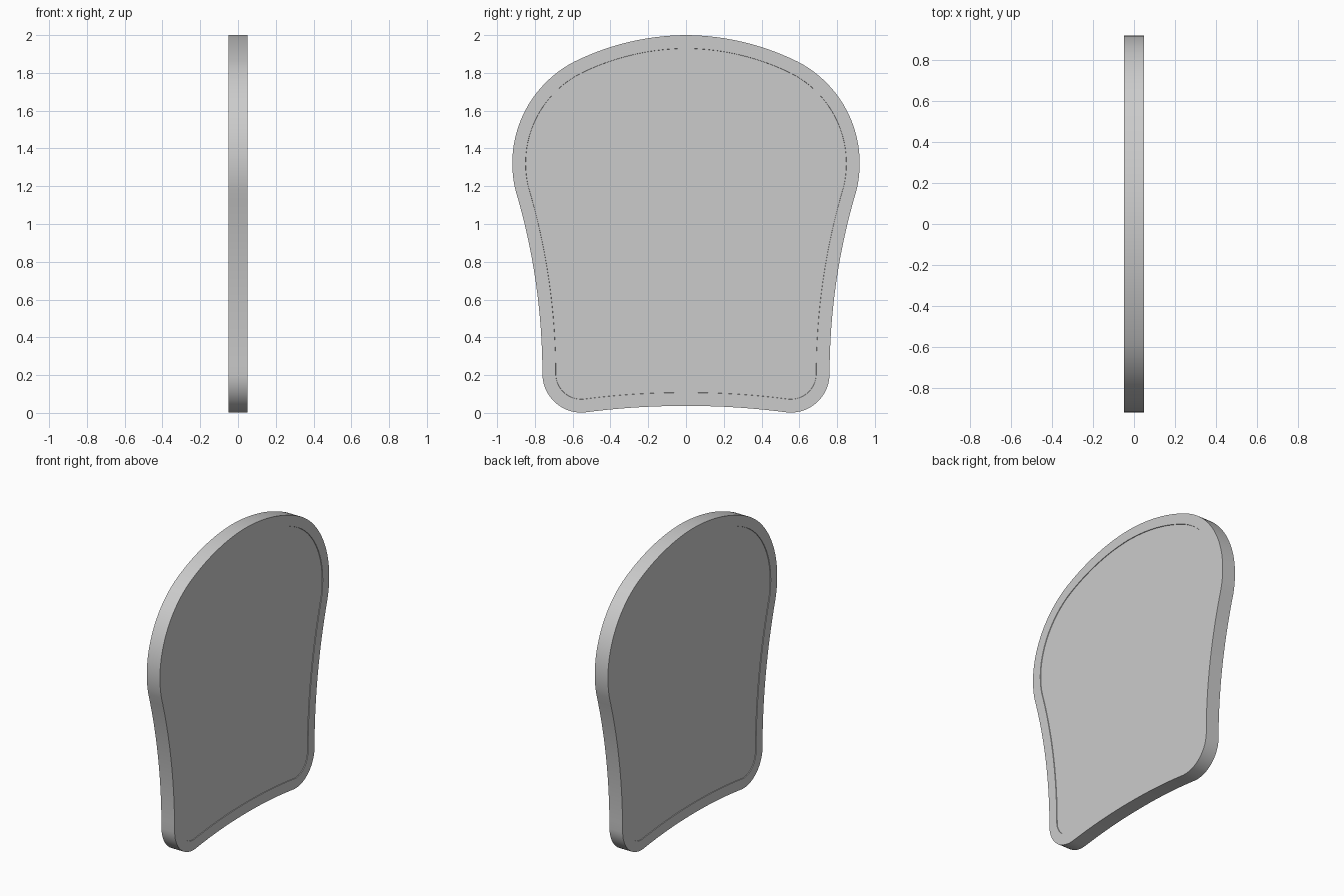
import bpy, bmesh
from math import atan2, cos, sin, tau
from mathutils import Vector

if "Cube" in bpy.data.objects:
    bpy.data.objects.remove(bpy.data.objects["Cube"])


def arc(a, m, b, n):
    """Points on the circular arc a -> m -> b, leaving out b."""
    a, m, b = Vector(a), Vector(m), Vector(b)
    d = 2 * (a.x * (m.y - b.y) + m.x * (b.y - a.y) + b.x * (a.y - m.y))
    aa, mm, bb = a.dot(a), m.dot(m), b.dot(b)
    c = Vector(((aa * (m.y - b.y) + mm * (b.y - a.y) + bb * (a.y - m.y)) / d,
                (aa * (b.x - m.x) + mm * (a.x - b.x) + bb * (m.x - a.x)) / d))
    r = (a - c).length
    t0, tm, t1 = (atan2(p.y - c.y, p.x - c.x) for p in (a, m, b))
    sweep = (t1 - t0) % tau
    if (tm - t0) % tau > sweep:
        sweep -= tau
    return [(c.x + r * cos(t0 + sweep * i / n), c.y + r * sin(t0 + sweep * i / n))
            for i in range(n)]


# Half outline (y, z): hollow base, corner, waisted side, shoulder, crown
half = (arc((0, 0.037), (0.28, 0.028), (0.54, 0.002), 10)
        + arc((0.54, 0.002), (0.695, 0.057), (0.76, 0.2), 14)
        + arc((0.76, 0.2), (0.795, 0.69), (0.903, 1.18), 16)
        + arc((0.903, 1.18), (0.839, 1.623), (0.59, 1.86), 24)
        + arc((0.59, 1.86), (0.3, 1.964), (0, 2.0), 14)
        + [(0, 2.0)])
outline = half + [(-y, z) for y, z in reversed(half[1:-1])]

# Slab with a very shallow recessed panel on each broad face
HALF_THICK, BORDER, RECESS = 0.05, 0.07, 0.004
bm = bmesh.new()
base = bm.faces.new([bm.verts.new((-HALF_THICK, y, z)) for y, z in outline])
geom = bmesh.ops.extrude_face_region(bm, geom=[base], use_keep_orig=True)["geom"]
top = [g for g in geom if isinstance(g, bmesh.types.BMFace)][0]
bmesh.ops.translate(bm, verts=top.verts[:], vec=(2 * HALF_THICK, 0, 0))
bmesh.ops.recalc_face_normals(bm, faces=bm.faces)
for face in (base, top):
    side = 1 if face.normal.x > 0 else -1
    bmesh.ops.inset_region(bm, faces=[face], thickness=BORDER, use_even_offset=True)
    bmesh.ops.inset_region(bm, faces=[face], thickness=0.001, use_even_offset=True)
    bmesh.ops.translate(bm, verts=face.verts[:], vec=(-side * RECESS, 0, 0))

mesh = bpy.data.meshes.new("back_panel")
bm.to_mesh(mesh)
bm.free()
panel = bpy.data.objects.new("back_panel", mesh)
bpy.context.collection.objects.link(panel)

# Smooth rim, crisp face edges
bpy.context.view_layer.objects.active = panel
panel.select_set(True)
bpy.ops.object.shade_smooth_by_angle(angle=0.5)
